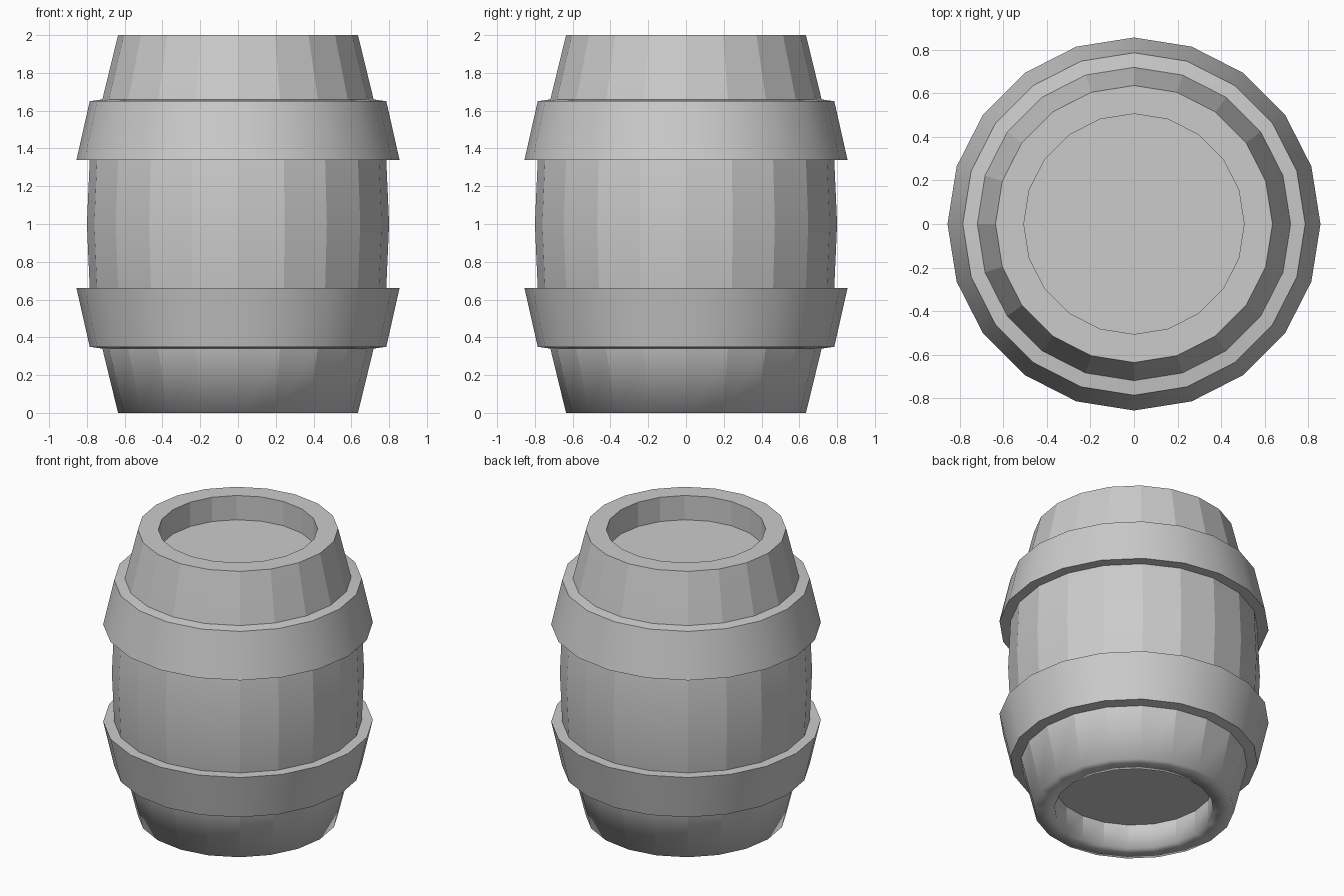
import bpy, bmesh
from math import cos, sin, tau

if "Cube" in bpy.data.objects:
    bpy.data.objects.remove(bpy.data.objects["Cube"])

SIDES = 20


def lathe(name, profile, sharp_rings=(), caps=False, staves=False):
    """Revolve (radius, z) points; optionally cap ends and crease the side edges."""
    bm = bmesh.new()
    rings = [[bm.verts.new((r * cos(tau * i / SIDES), r * sin(tau * i / SIDES), z))
              for i in range(SIDES)] for r, z in profile]
    for a, b in zip(rings, rings[1:]):
        for i in range(SIDES):
            j = (i + 1) % SIDES
            bm.faces.new((a[i], a[j], b[j], b[i]))
    if caps:
        bm.faces.new(rings[0])
        bm.faces.new(rings[-1])
        bmesh.ops.recalc_face_normals(bm, faces=bm.faces)
    for f in bm.faces:
        f.smooth = True
    # sharp horizontal rings
    for k in sharp_rings:
        for i in range(SIDES):
            bm.edges.get((rings[k][i], rings[k][(i + 1) % SIDES])).smooth = False
    # sharp stave seams, leaving the flat rims alone
    if staves:
        for (a, b), (p, q) in zip(zip(rings, rings[1:]), zip(profile, profile[1:])):
            if abs(p[1] - q[1]) > 0.01:
                for u, v in zip(a, b):
                    bm.edges.get((u, v)).smooth = False
    me = bpy.data.meshes.new(name)
    bm.to_mesh(me)
    bm.free()
    ob = bpy.data.objects.new(name, me)
    bpy.context.collection.objects.link(ob)
    return ob


# Barrel body with recessed lids at both ends
lathe("barrel_body",
      [(0.505, 0.17), (0.505, 0), (0.635, 0), (0.718, 0.34), (0.785, 0.66), (0.80, 1.0),
       (0.785, 1.34), (0.718, 1.66), (0.635, 2), (0.505, 2), (0.505, 1.83)],
      sharp_rings=(0, 8, 9, 10), caps=True, staves=True)

# Flared hoops, wide edge toward the middle
hoop = [(0.78, 0.66), (0.855, 0.66), (0.785, 0.35), (0.715, 0.34)]
lathe("lower_hoop", hoop[::-1], sharp_rings=(1, 2))
lathe("upper_hoop", [(r, 2 - z) for r, z in hoop], sharp_rings=(1, 2))
